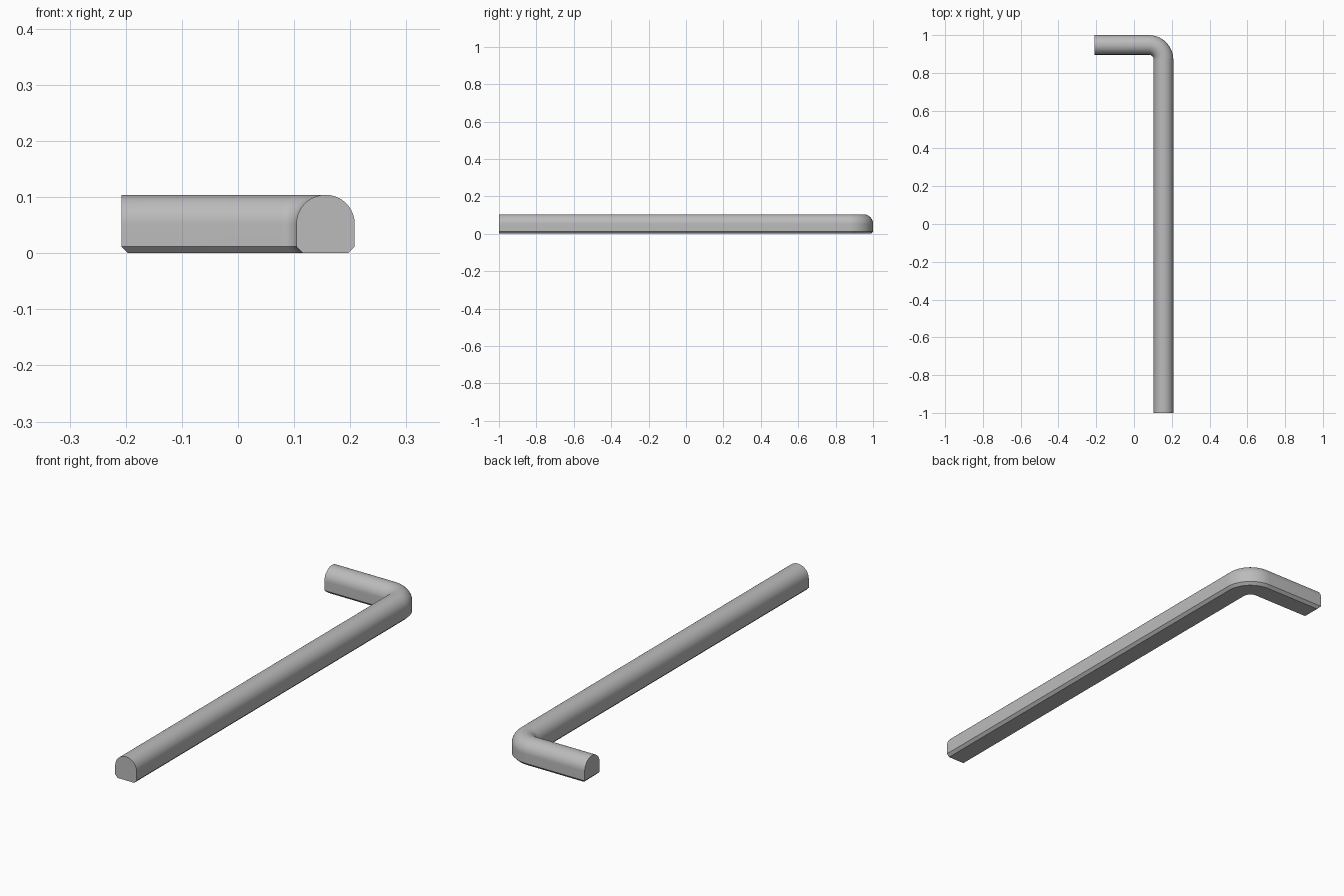
import bpy, bmesh
from math import sin, cos, pi
from mathutils import Vector

if "Cube" in bpy.data.objects:
    bpy.data.objects.remove(bpy.data.objects["Cube"], do_unlink=True)

R = 0.052            # half width of the rod
CHAMFER = 0.012      # bevel along the flat underside
BEND = 0.078         # centreline radius of the bend
LEG_X, LEG_Y = 0.156, 0.948
END_X = -0.208
ARC_STEPS, BEND_STEPS = 32, 24

# Cross-section (sideways, up): round top, straight sides, chamfered flat base
profile = [(R * cos(pi * i / ARC_STEPS), R + R * sin(pi * i / ARC_STEPS))
           for i in range(ARC_STEPS + 1)]
profile += [(-R, CHAMFER), (CHAMFER - R, 0), (R - CHAMFER, 0), (R, CHAMFER)]

# Path stations (point, outward side direction): long arm, bend, short arm
stations = [(Vector((LEG_X, -1, 0)), Vector((1, 0, 0)))]
centre = Vector((LEG_X - BEND, LEG_Y - BEND, 0))
for i in range(BEND_STEPS + 1):
    a = pi / 2 * i / BEND_STEPS
    side = Vector((cos(a), sin(a), 0))
    stations.append((centre + side * BEND, side))
stations.append((Vector((END_X, LEG_Y, 0)), Vector((0, 1, 0))))

# Sweep the section along the path
bm = bmesh.new()
rings = [[bm.verts.new(p + s * u + Vector((0, 0, z))) for u, z in profile]
         for p, s in stations]
n = len(profile)
for r0, r1 in zip(rings, rings[1:]):
    for i in range(n):
        j = (i + 1) % n
        bm.faces.new((r0[i], r0[j], r1[j], r1[i]))
bm.faces.new(rings[0])
bm.faces.new(rings[-1])

# Chamfer the lower edge of the short end
cut = bmesh.ops.bisect_plane(bm, geom=bm.verts[:] + bm.edges[:] + bm.faces[:],
                             plane_co=(END_X, 0, CHAMFER),
                             plane_no=(-1, 0, -1), clear_outer=True)
bmesh.ops.holes_fill(bm, edges=[e for e in bm.edges if e.is_boundary], sides=0)
bmesh.ops.recalc_face_normals(bm, faces=bm.faces[:])

mesh = bpy.data.meshes.new("bent_rod")
bm.to_mesh(mesh)
bm.free()
rod = bpy.data.objects.new("bent_rod", mesh)
bpy.context.collection.objects.link(rod)

# Plain grey finish
grey = bpy.data.materials.new("grey")
grey.use_nodes = True
colour = (0.5, 0.5, 0.5, 1)
grey.diffuse_color = colour
grey.node_tree.nodes["Principled BSDF"].inputs["Base Color"].default_value = colour
mesh.materials.append(grey)

# Smooth round surfaces, crisp chamfers and ends
bpy.ops.object.select_all(action='DESELECT')
rod.select_set(True)
bpy.context.view_layer.objects.active = rod
bpy.ops.object.shade_smooth_by_angle(angle=pi / 6)
